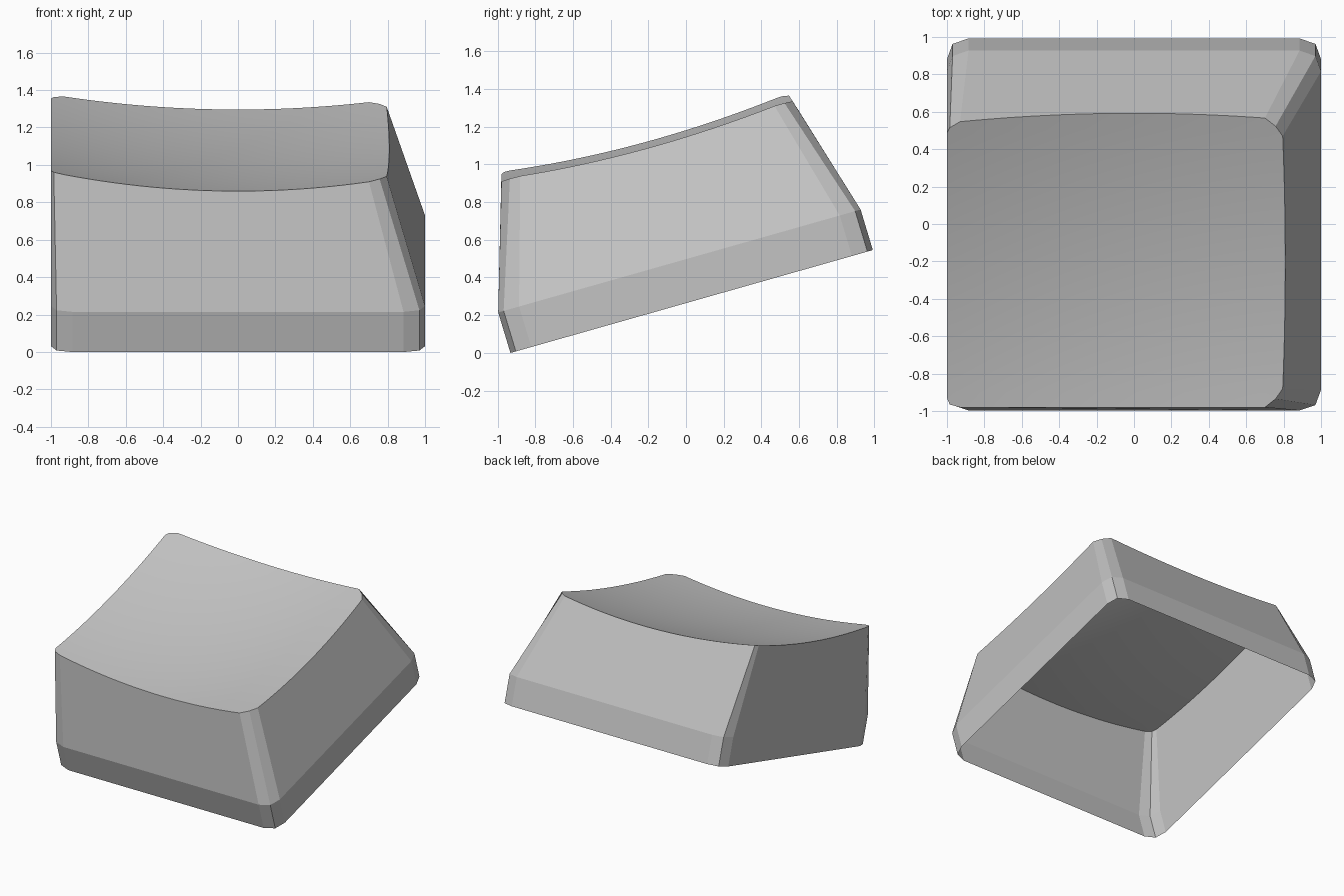
import bpy, bmesh, math
from mathutils import Matrix, Vector

cube = bpy.data.objects.get("Cube")
if cube:
    bpy.data.objects.remove(cube, do_unlink=True)

plastic = bpy.data.materials.new("grey_plastic")
plastic.use_nodes = True
COLOUR = (0.55, 0.55, 0.55, 1)
plastic.diffuse_color = COLOUR
plastic.node_tree.nodes["Principled BSDF"].inputs["Base Color"].default_value = COLOUR

ROWS, SPANS = 20, 24
TILT = math.atan2(0.545, 1.92)


def finish(bm, name, smooth):
    for f in bm.faces:
        f.smooth = smooth
    mesh = bpy.data.meshes.new(name)
    bm.to_mesh(mesh)
    bm.free()
    mesh.materials.append(plastic)
    obj = bpy.data.objects.new(name, mesh)
    bpy.context.collection.objects.link(obj)


def dish(x, y):
    """Point on the scooped upper surface."""
    return Vector((x, y, 1.08 + 0.312 * y + 0.089 * y * y + 0.102 * x * x))


# Columns across the top: x, front y, back y (corner columns are shorter)
columns = [(-1, -0.93, 0.485), (-0.985, -0.965, 0.515)]
for i in range(SPANS + 1):
    x = -0.93 + 1.63 * i / SPANS
    columns.append((x, -0.98, 0.592 - 0.052 * x * x))
columns += [(0.757, -0.935, 0.523), (0.795, -0.88, 0.47)]

grid = []
for i, (x, front, back) in enumerate(columns):
    col = []
    for r in range(ROWS + 1):
        v = r / ROWS
        bulge = 0.056 * v * (1 - v) if i == len(columns) - 1 else 0
        col.append(dish(x + bulge, front + (back - front) * v))
    grid.append(col)

# Scooped top
bm = bmesh.new()
verts = [[bm.verts.new(p) for p in col] for col in grid]
for a, b in zip(verts, verts[1:]):
    for r in range(ROWS):
        bm.faces.new((a[r], b[r], b[r + 1], a[r + 1]))
finish(bm, "key_top", True)

# Upper rim as twelve runs, counter-clockwise from the front left corner
front = [c[0] for c in grid]
back = [c[-1] for c in reversed(grid)]
rim = [front[0:2], front[1:3], front[2:-2], front[-3:-1], front[-2:], grid[-1],
       back[0:2], back[1:3], back[2:-2], back[-3:-1], back[-2:], grid[0][::-1]]

# Tilted square skirt outline with clipped corners, in the same order
corner = [(-1, -0.885), (-0.97, -0.97), (-0.885, -1)]
outline = []
for k in range(4):
    turn = Matrix.Rotation(k * math.pi / 2, 3, 'Z')
    outline += [turn @ Vector((x, y, 0)) for x, y in corner]
tilt = Matrix.Rotation(TILT, 3, 'X')
lower = [tilt @ p + Vector((0, 0.03, 0.2725)) for p in outline]
upper = [p + Vector((0, -0.065, 0.215)) for p in lower]

# Open-bottomed walls: skirt band, then sloping sides up to the rim
bm = bmesh.new()
for k in range(12):
    n = (k + 1) % 12
    bm.faces.new([bm.verts.new(p) for p in (lower[k], lower[n], upper[n], upper[k])])
    bm.faces.new([bm.verts.new(p) for p in [upper[k], upper[n]] + rim[k][::-1]])
bmesh.ops.remove_doubles(bm, verts=bm.verts, dist=0.0005)
finish(bm, "key_walls", False)
